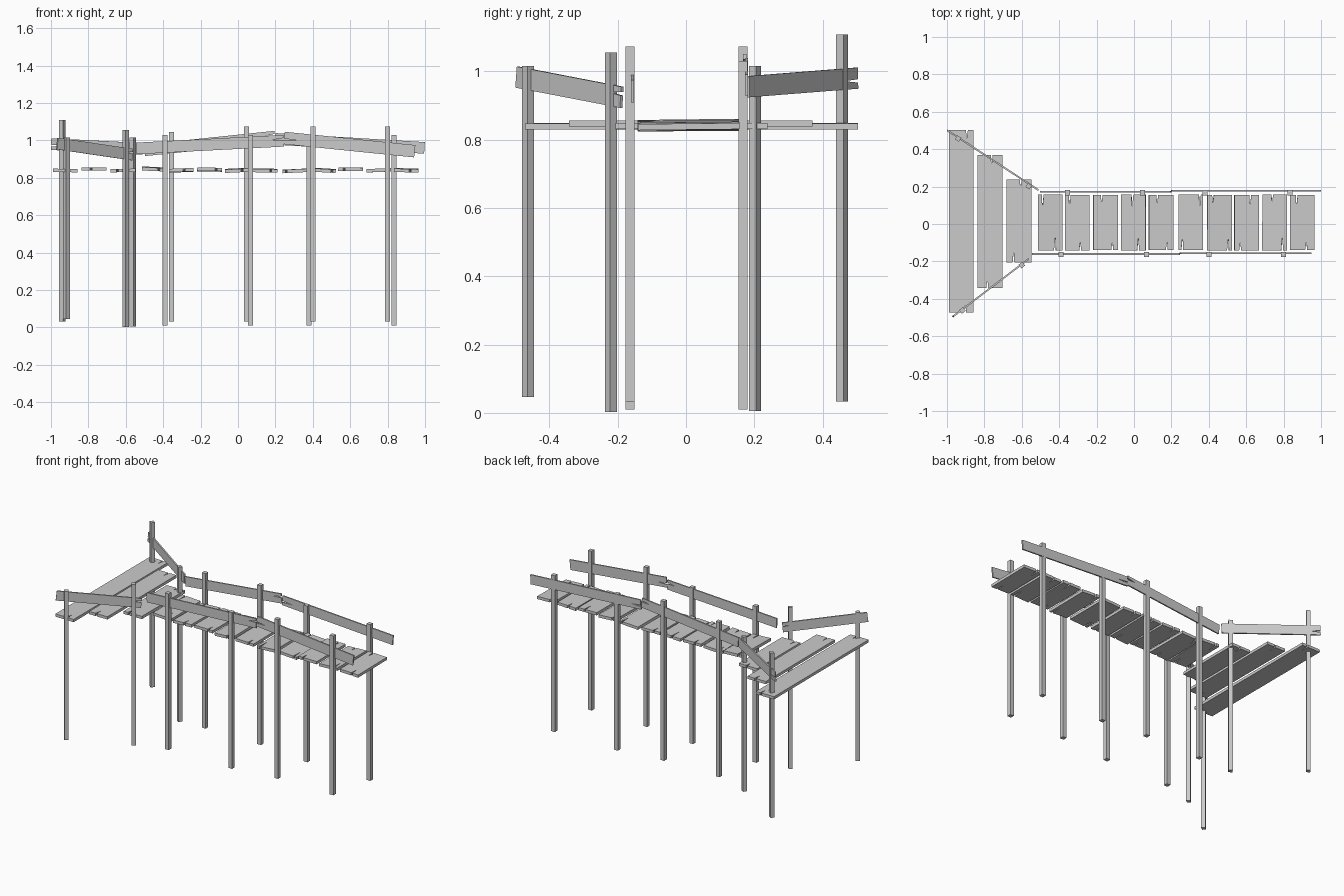
import bpy, bmesh, random
from math import atan2, hypot
from mathutils import Matrix, Vector

if "Cube" in bpy.data.objects:
    bpy.data.objects.remove(bpy.data.objects["Cube"])

random.seed(4)


def board(name, length, width, thick, cracks, matrix):
    """Board along local Y, width along local X; cracks = (end, x offset, depth)."""
    hl, hw, g = length / 2, width / 2, 0.005
    outline = [(-hw, -hl)]
    for end, x, d in sorted(c for c in cracks if c[0] < 0):
        outline += [(x - g, -hl), (x + g * 0.4, -hl + d), (x + g, -hl)]
    outline += [(hw, -hl), (hw, hl)]
    for end, x, d in sorted((c for c in cracks if c[0] > 0), reverse=True):
        outline += [(x + g, hl), (x - g * 0.4, hl - d), (x - g, hl)]
    outline.append((-hw, hl))
    bm = bmesh.new()
    face = bm.faces.new([bm.verts.new((x, y, -thick / 2)) for x, y in outline])
    ext = bmesh.ops.extrude_face_region(bm, geom=[face])
    top = [v for v in ext["geom"] if isinstance(v, bmesh.types.BMVert)]
    bmesh.ops.translate(bm, verts=top, vec=(0, 0, thick))
    bmesh.ops.recalc_face_normals(bm, faces=bm.faces)
    me = bpy.data.meshes.new(name)
    bm.to_mesh(me)
    bm.free()
    ob = bpy.data.objects.new(name, me)
    ob.matrix_world = matrix
    bpy.context.collection.objects.link(ob)
    return ob


def post(name, x, y, z0, z1, angle=0.0, s=0.027):
    m = Matrix.Translation((x, y, (z0 + z1) / 2)) @ Matrix.Rotation(angle, 4, 'Z')
    bpy.ops.mesh.primitive_cube_add(size=1)
    ob = bpy.context.object
    ob.name = name
    ob.matrix_world = m @ Matrix.Diagonal((s, s, z1 - z0, 1))


def rail(name, a, b, height=0.062, thick=0.009, cracks=()):
    """Upright board between two centre points."""
    a, b = Vector(a), Vector(b)
    along = (b - a).normalized()
    side = along.cross(Vector((0, 0, 1))).normalized()
    up = side.cross(along)
    m = Matrix((up, along, -side)).transposed()
    if m.determinant() < 0:
        m = Matrix((up, along, side)).transposed()
    board(name, (b - a).length, height, thick, cracks,
          Matrix.Translation((a + b) / 2) @ m.to_4x4())


# Deck planks: x centre, y min, y max, z, tilt about y, crack offsets (far end, near end)
planks = [
    (-0.923, -0.472, 0.503, 0.839, 0.01, 0.03, 0.02),
    (-0.770, -0.342, 0.370, 0.847, 0.00, 0.01, -0.015),
    (-0.615, -0.207, 0.238, 0.839, -0.01, 0.01, -0.03),
    (-0.448, -0.142, 0.158, 0.847, 0.05, -0.04, 0.025),
    (-0.303, -0.142, 0.156, 0.840, -0.04, -0.04, 0.015),
    (-0.152, -0.140, 0.156, 0.844, 0.02, -0.02, 0.035),
    (-0.003, -0.142, 0.158, 0.840, -0.05, -0.005, 0.025),
    (0.145, -0.140, 0.156, 0.839, 0.02, -0.02, 0.03),
    (0.303, -0.140, 0.158, 0.837, -0.05, 0.05, -0.045),
    (0.457, -0.142, 0.156, 0.840, 0.06, -0.035, 0.045),
    (0.602, -0.142, 0.156, 0.846, 0.01, 0.02, -0.035),
    (0.752, -0.142, 0.158, 0.840, -0.04, -0.012, 0.04),
    (0.900, -0.140, 0.156, 0.840, 0.03, -0.03, 0.02),
]
for i, (x, y0, y1, z, tilt, far, near) in enumerate(planks):
    m = (Matrix.Translation((x, (y0 + y1) / 2, z))
         @ Matrix.Rotation(tilt, 4, 'Y')
         @ Matrix.Rotation(random.uniform(-0.015, 0.015) if i > 2 else 0, 4, 'X'))
    board(f"deck_plank_{i + 1}", y1 - y0, 0.132, 0.018,
          [(1, far, random.uniform(0.04, 0.08)), (-1, near, random.uniform(0.04, 0.08))], m)

# Posts beside the straight walkway
for i, (x, z0, z1) in enumerate([(-0.39, 0.01, 1.03), (0.068, 0.01, 1.03),
                                 (0.40, 0.033, 1.073), (0.80, 0.033, 1.073)]):
    post(f"front_post_{i + 1}", x, -0.164, z0, z1)
for i, (x, z0, z1) in enumerate([(-0.355, 0.033, 1.045), (0.045, 0.033, 1.073),
                                 (0.38, 0.01, 1.03), (0.835, 0.01, 1.03)]):
    post(f"back_post_{i + 1}", x, 0.167, z0, z1)

# Posts of the flared entrance, turned to follow the slanted rails
back_turn = atan2(-0.32, 0.49)
front_turn = atan2(0.315, 0.41)
post("flare_back_outer_post", -0.94, 0.457, 0.033, 1.108, back_turn, 0.025)
post("flare_back_inner_post", -0.563, 0.202, 0.006, 1.016, back_turn, 0.025)
post("flare_front_outer_post", -0.917, -0.462, 0.046, 1.016, front_turn, 0.025)
post("flare_front_inner_post", -0.60, -0.220, 0.003, 1.055, front_turn, 0.025)

# Handrails
crack_a, crack_b = [(1, 0.01, 0.06)], [(-1, -0.008, 0.07)]
rail("front_rail_1", (-0.545, -0.160, 0.957), (0.245, -0.160, 0.998), cracks=crack_a)
rail("front_rail_2", (0.247, -0.157, 1.013), (0.945, -0.157, 0.942), 0.066, cracks=crack_b)
rail("back_rail_1", (-0.500, 0.172, 0.947), (0.197, 0.172, 1.020), cracks=crack_a)
rail("back_rail_2", (0.200, 0.177, 1.008), (0.997, 0.177, 0.960), cracks=crack_b)
rail("flare_back_rail", (-0.997, 0.500, 0.980), (-0.512, 0.182, 0.955), cracks=crack_b)
rail("flare_front_rail", (-0.967, -0.494, 0.983), (-0.565, -0.188, 0.924), cracks=crack_a)
